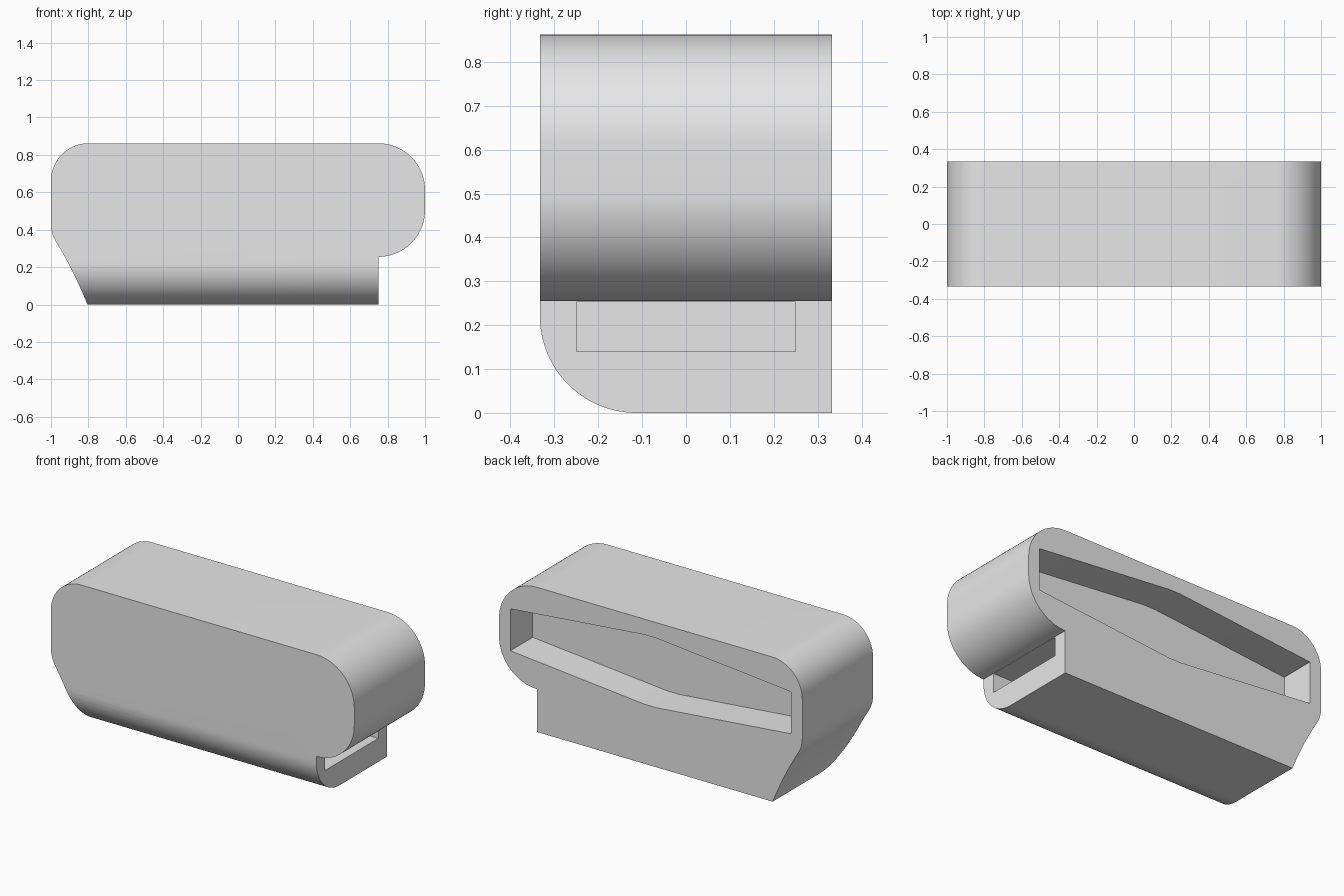
import bpy
import bmesh
import math
from mathutils import Vector

cube = bpy.data.objects.get("Cube")
if cube:
    bpy.data.objects.remove(cube, do_unlink=True)

HALF_DEPTH = 0.333
STEP_Z = 0.255


def arc(cx, cy, r, start, end, steps=24):
    """Points along a circular arc, angles in degrees."""
    angles = [math.radians(start + (end - start) * i / steps) for i in range(steps + 1)]
    return [(cx + r * math.cos(a), cy + r * math.sin(a)) for a in angles]


def bend(p0, p1, p2, steps=12):
    """Quadratic curve, leaving out its first point."""
    a, b, c = Vector(p0), Vector(p1), Vector(p2)
    ts = [i / steps for i in range(1, steps + 1)]
    return [tuple(a * (1 - t) ** 2 + b * 2 * t * (1 - t) + c * t * t) for t in ts]


def prism(name, points, axis, low, high):
    """Extrude a profile along x (profile in yz) or y (profile in xz)."""
    def place(p, d):
        return (d, p[0], p[1]) if axis == "x" else (p[0], d, p[1])
    bm = bmesh.new()
    face = bm.faces.new([bm.verts.new(place(p, low)) for p in points])
    grown = bmesh.ops.extrude_face_region(bm, geom=[face])
    shift = Vector(place((0, 0), high - low))
    bmesh.ops.translate(bm, vec=shift,
                        verts=[v for v in grown["geom"] if isinstance(v, bmesh.types.BMVert)])
    bmesh.ops.recalc_face_normals(bm, faces=bm.faces)
    mesh = bpy.data.meshes.new(name)
    bm.to_mesh(mesh)
    bm.free()
    obj = bpy.data.objects.new(name, mesh)
    bpy.context.collection.objects.link(obj)
    return obj


def combine(body, tool, operation):
    tool.hide_render = True
    mod = body.modifiers.new(tool.name, "BOOLEAN")
    mod.operation = operation
    mod.solver = "EXACT"
    mod.object = tool
    bpy.context.view_layer.objects.active = body
    bpy.ops.object.modifier_apply(modifier=mod.name)
    bpy.data.objects.remove(tool, do_unlink=True)


# Body outline: overhanging round end, stepped base, swept left flank
lower_left = arc(-0.82, 0.43, 0.18, 180, 212, 8)
outline = [(0.75, 0)]
outline += arc(0.75, STEP_Z + 0.25, 0.25, -90, 0)
outline += arc(0.75, 0.612, 0.25, 0, 90)
outline += arc(-0.8, 0.662, 0.2, 90, 180)
outline += lower_left
outline += bend(lower_left[-1], (-0.88, 0.185), (-0.805, 0))
body = prism("housing", outline, "y", -HALF_DEPTH, HALF_DEPTH)

# Rounded lower front edge
r = 0.22
section = arc(-HALF_DEPTH + r, r, r, 180, 270)
section += [(0.5, 0), (0.5, 1), (-HALF_DEPTH, 1)]
combine(body, prism("rounded_section", section, "x", -1.2, 1.2), "INTERSECT")

# Long recess in the back, widest at the middle
mid_z = 0.562
half = [(0.925, 0.125), (0.04, 0.207), (-0.04, 0.207), (-0.925, 0.125)]
recess = [(x, mid_z + h) for x, h in half] + [(x, mid_z - h) for x, h in reversed(half)]
combine(body, prism("back_recess", recess, "y", HALF_DEPTH - 0.21, 0.5), "DIFFERENCE")

# Rectangular slot in the stepped end
slot = [(-0.25, 0.14), (0.25, 0.14), (0.25, STEP_Z - 0.002), (-0.25, STEP_Z - 0.002)]
combine(body, prism("end_slot", slot, "x", -0.25, 1.1), "DIFFERENCE")

# Single grey material
grey = bpy.data.materials.new("light_grey")
grey.use_nodes = True
colour = (0.8, 0.8, 0.8, 1)
grey.diffuse_color = colour
grey.node_tree.nodes["Principled BSDF"].inputs["Base Color"].default_value = colour
body.data.materials.clear()
body.data.materials.append(grey)
for poly in body.data.polygons:
    poly.material_index = 0

bpy.ops.object.select_all(action="DESELECT")
body.select_set(True)
bpy.context.view_layer.objects.active = body
bpy.ops.object.shade_smooth_by_angle(angle=math.radians(20))
